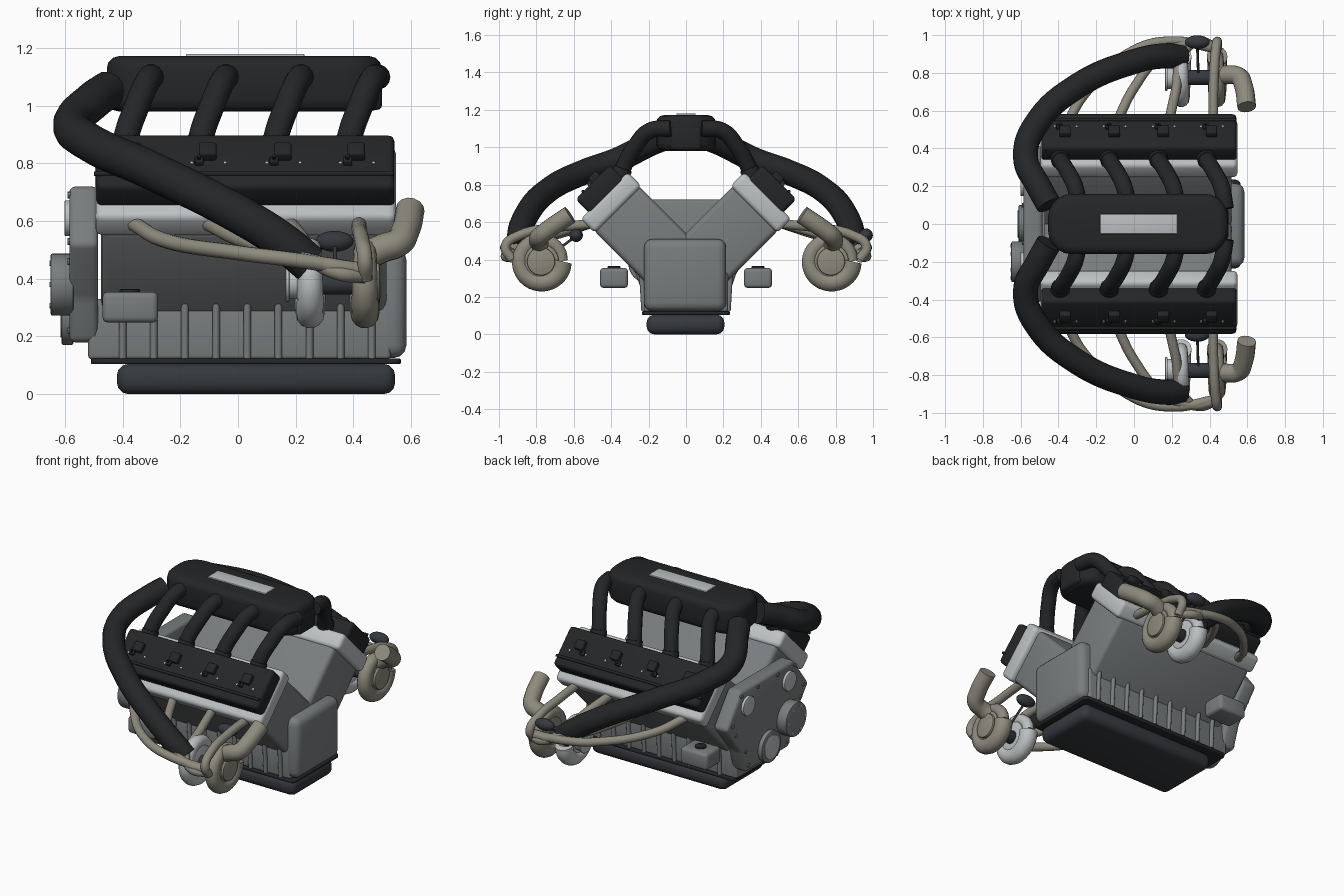
import bpy, bmesh
from math import radians, sin, cos, pi
from mathutils import Matrix, Vector

if "Cube" in bpy.data.objects:
    bpy.data.objects.remove(bpy.data.objects["Cube"])


def mat(name, c):
    m = bpy.data.materials.new(name)
    m.diffuse_color = (*c, 1)
    m.use_nodes = True
    m.node_tree.nodes["Principled BSDF"].inputs["Base Color"].default_value = m.diffuse_color
    return m


DARK = mat("dark_plastic", (.017, .019, .021))
PAN = mat("dark_metal", (.035, .04, .048))
CAST = mat("cast_grey", (.19, .205, .21))
ALU = mat("light_alloy", (.5, .53, .54))
PIPE = mat("exhaust_metal", (.27, .255, .205))


def finish(name, bm, m, M=Matrix()):
    bmesh.ops.recalc_face_normals(bm, faces=bm.faces)
    me = bpy.data.meshes.new(name)
    bm.to_mesh(me)
    bm.free()
    me.transform(M)
    me.materials.append(m)
    ob = bpy.data.objects.new(name, me)
    bpy.context.collection.objects.link(ob)
    return ob


def bevel(bm, edges, w, seg=3):
    bmesh.ops.bevel(bm, geom=list(edges), offset=w, segments=seg, profile=.5,
                    affect='EDGES', clamp_overlap=True)


def box(name, lo, hi, m, b=.02, corner=0, M=Matrix()):
    bm = bmesh.new()
    bmesh.ops.create_cube(bm, size=1)
    for v in bm.verts:
        v.co = [(l + h) / 2 + c * (h - l) for l, h, c in zip(lo, hi, v.co)]
    if corner:  # round the vertical corners first
        bevel(bm, [e for e in bm.edges if abs(e.verts[0].co.z - e.verts[1].co.z) > 1e-4], corner, 5)
        bevel(bm, [e for e in bm.edges if abs(e.verts[0].co.z - e.verts[1].co.z) < 1e-4], b)
    elif b:
        bevel(bm, bm.edges, b)
    return finish(name, bm, m, M)


def cyl(name, p, q, r, m, b=0, seg=32):
    p, q = Vector(p), Vector(q)
    d = q - p
    bm = bmesh.new()
    bmesh.ops.create_cone(bm, cap_ends=True, segments=seg, radius1=r, radius2=r, depth=d.length)
    if b:
        bevel(bm, [e for e in bm.edges if abs(e.verts[0].co.z - e.verts[1].co.z) < 1e-5], b, 2)
    M = Matrix.Translation((p + q) / 2) @ d.to_track_quat('Z', 'Y').to_matrix().to_4x4()
    return finish(name, bm, m, M)


def slab(name, profile, x0, x1, m, b):
    # y-z profile extruded along x
    bm = bmesh.new()
    f = bm.faces.new([bm.verts.new((x0, y, z)) for y, z in profile])
    g = bmesh.ops.extrude_face_region(bm, geom=[f])
    bmesh.ops.translate(bm, vec=(x1 - x0, 0, 0),
                        verts=[v for v in g['geom'] if isinstance(v, bmesh.types.BMVert)])
    bevel(bm, bm.edges, b)
    return finish(name, bm, m)


def tube(name, pts, r, m, radii=None):
    cu = bpy.data.curves.new(name, 'CURVE')
    cu.dimensions = '3D'
    cu.bevel_depth, cu.bevel_resolution, cu.resolution_u = r, 5, 8
    cu.use_fill_caps = True
    sp = cu.splines.new('BEZIER')
    sp.bezier_points.add(len(pts) - 1)
    for i, (bp, p) in enumerate(zip(sp.bezier_points, pts)):
        bp.co = p
        bp.handle_left_type = bp.handle_right_type = 'AUTO'
        bp.radius = radii[i] if radii else 1
    cu.materials.append(m)
    ob = bpy.data.objects.new(name, cu)
    bpy.context.collection.objects.link(ob)
    return ob


# oil pan and crankcase
box("oil_pan", (-.42, -.21, 0), (.545, .205, .105), PAN, .04)
box("pan_flange", (-.51, -.235, .104), (.565, .235, .124), DARK, .006, .03)
box("crankcase", (-.52, -.225, .12), (.53, .225, .33), CAST, .015)
box("bell_housing", (.4, -.225, .125), (.584, .215, .51), CAST, .045)

# timing cover with pulleys
slab("timing_cover", [(-.22, .18), (.22, .18), (.27, .33), (.42, .52), (.27, .72),
                      (-.27, .72), (-.42, .52), (-.27, .33)], -.585, -.485, CAST, .02)
cyl("water_pump", (-.57, -.2, .38), (-.65, -.2, .38), .108, CAST, .008)
cyl("crank_pulley", (-.57, 0, .27), (-.612, 0, .27), .1, CAST, .008)
cyl("crank_pulley_seal", (-.6, 0, .27), (-.616, 0, .27), .075, ALU, .005)
for k in range(6):
    y, z = -.2 + .085 * cos(k * pi / 3), .38 + .085 * sin(k * pi / 3)
    cyl("pump_bolt", (-.64, y, z), (-.653, y, z), .009, ALU, seg=8)

# intake plenum
box("intake_plenum", (-.455, -.16, .98), (.498, .16, 1.172), DARK, .042, .125)
box("plenum_end_block", (.3, -.085, .985), (.5, .085, 1.11), DARK, .02)
box("plenum_plate", (-.18, -.052, 1.16), (.23, .052, 1.18), ALU, .004)

CX = (-.365, -.105, .155, .41)
for s in (1, -1):
    # cylinder bank, in a frame tilted 45 degrees
    M = Matrix.Translation((0, 0, .315)) @ Matrix.Rotation(radians(-45 * s), 4, 'X')

    def tilt(name, x, w, h, m, b):
        w0, w1 = sorted((w[0] * s, w[1] * s))
        return box(name, (x[0], w0, h[0]), (x[1], w1, h[1]), m, b, M=M)

    def tp(x, w, h):
        return M @ Vector((x, w * s, h))

    tilt("cylinder_bank", (-.475, .515), (-.16, .178), (.0, .53), CAST, .03)
    tilt("cylinder_head", (-.495, .548), (-.17, .185), (.505, .612), ALU, .025)
    tilt("valve_cover", (-.49, .543), (-.13, .13), (.59, .706), DARK, .022)
    cyl("fuel_rail", tp(-.5, .072, .708), tp(.54, .072, .708), .008, DARK, seg=12)
    for i, x in enumerate(CX):
        tilt("ignition_coil", (x - .03, x + .03), (-.055, .005), (.69, .738), DARK, .008)
        tilt("coil_plug", (x - .045, x - .015), (.0, .03), (.69, .725), DARK, .005)
        cyl("coil_stem", tp(x - .03, .015, .7), tp(x - .03, .015, .738), .007, DARK, seg=10)
        for dx in (-.055, .06):
            cyl("cover_bolt", tp(x + dx, .02, .7), tp(x + dx, .02, .711), .006, ALU, seg=8)
        # intake runner
        tube("intake_runner", [(x + .075, s * .08, 1.1), (x + .055, s * .19, 1.09),
                               (x + .015, s * .275, 1.0), (x - .025, s * .34, .88),
                               (x - .03, s * .36, .82)], .044, DARK)
        cyl("runner_collar", (x - .022, s * .335, .89), (x - .03, s * .362, .82), .05, DARK, .006)

    for k in range(9):  # crankcase ribs
        x = -.4 + .108 * k
        cyl("crankcase_rib", (x, s * .226, .125), (x, s * .238, .325), .013, CAST, seg=12)

    cyl("cam_cap", (-.57, s * .21, .61), (-.602, s * .21, .61), .062, ALU, .006)
    for y, z in ((.2, .22), (.23, .32), (.33, .46), (.36, .53), (.27, .69), (.1, .69)):
        cyl("timing_bolt", (-.58, s * y, z), (-.592, s * y, z), .012, CAST, seg=8)

    # engine mount
    y0, y1 = sorted((s * .31, s * .46))
    box("engine_mount", (-.47, y0, .248), (-.277, y1, .355), CAST, .02)
    cyl("mount_cap", (-.375, s * .385, .35), (-.375, s * .385, .365), .035, DARK, .005)

    # large charge hose
    tube("charge_hose", [(-.45, s * .1, 1.055), (-.5, s * .19, 1.02), (-.575, s * .36, .935),
                         (-.51, s * .54, .87), (-.3, s * .73, .775), (0, s * .86, .625),
                         (.16, s * .89, .525), (.25, s * .885, .45)], .067, DARK)

    # exhaust manifold pipes
    for pts in ([(-.36, .52, .59), (-.26, .69, .535), (0, .92, .49), (.2, .968, .465), (.43, .93, .43)],
                [(-.1, .52, .59), (0, .72, .54), (.15, .9, .49), (.3, .96, .45), (.43, .94, .43)],
                [(.18, .52, .59), (.22, .7, .54), (.27, .92, .46), (.35, .965, .42), (.44, .93, .41)],
                [(.42, .52, .59), (.42, .7, .57), (.43, .89, .53), (.44, .965, .47), (.44, .93, .4)]):
        tube("manifold_pipe", [(x, s * y, z) for x, y, z in pts], .026, PIPE)

    # downpipe
    tube("downpipe", [(.43, s * .775, .47), (.5, s * .79, .505), (.555, s * .78, .525),
                      (.58, s * .73, .565), (.597, s * .62, .64)], .05, PIPE)

    # turbocharger: snail housings, same hand on both sides
    yc, zc = s * .775, .39
    for name, x, m in (("turbine", .44, PIPE), ("compressor", .25, ALU)):
        n = 14
        ang = [2 * pi * k / n for k in range(n + 1)]
        tube(name + "_volute", [(x, yc + .112 * cos(a), zc + .112 * sin(a)) for a in ang], .055, m,
             [.6 + .4 * k / n for k in range(n + 1)])
        cyl(name + "_hub", (x - .035, yc, zc), (x + .035, yc, zc), .095, m, .008)
    cyl("turbine_outlet", (.44, yc, zc), (.49, yc, zc), .075, PIPE, .006)
    cyl("turbo_bearing", (.28, yc, zc - .005), (.41, yc, zc - .005), .04, PAN, .005)
    cyl("compressor_inlet", (.17, yc, zc), (.25, yc, zc), .06, ALU, .005)
    cyl("inlet_flange", (.165, yc, zc), (.178, yc, zc), .07, ALU, .004)

    # wastegate actuator
    bm = bmesh.new()
    bmesh.ops.create_uvsphere(bm, u_segments=24, v_segments=12, radius=1)
    finish("wastegate_can", bm, PAN,
           Matrix.Translation((.335, yc + .188, .53)) @ Matrix.Diagonal((.066, .036, .036, 1)))
    cyl("wastegate_rod", (.335, yc + .18, .52), (.34, yc + .03, .41), .007, PAN, seg=12)

# curves to meshes, then smooth shading with sharp edges kept
bpy.ops.object.select_all(action='DESELECT')
for o in bpy.data.objects:
    if o.type == 'CURVE':
        o.select_set(True)
        bpy.context.view_layer.objects.active = o
bpy.ops.object.convert(target='MESH')
bpy.ops.object.select_all(action='SELECT')
bpy.ops.object.shade_smooth_by_angle(angle=radians(35))
